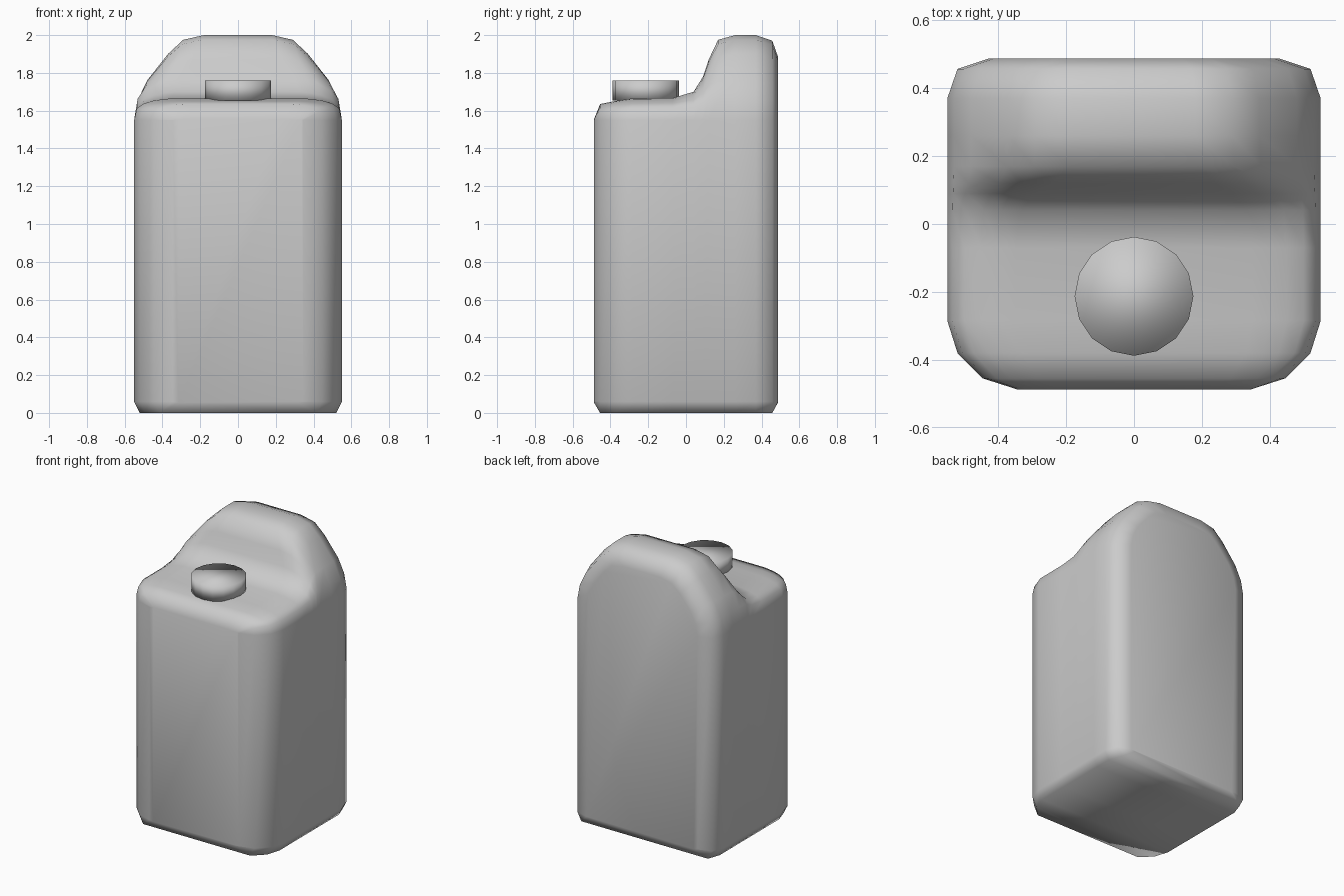
import bpy, bmesh
from math import radians

if "Cube" in bpy.data.objects:
    bpy.data.objects.remove(bpy.data.objects["Cube"])

# Shoulder curves: (half width, fraction of the height above the straight wall)
LOW = [(0.55, 0), (0.535, 0.55), (0.50, 0.76), (0.45, 0.89), (0.40, 0.96), (0.35, 1)]
ARCH = [(0.55, 0), (0.53, 0.24), (0.48, 0.47), (0.37, 0.78), (0.29, 0.945), (0.18, 1)]
WALL_TOP = 1.55

# Stations front to back: y, half width, top height, blend low->arch, underside height
STATIONS = [
    (-0.487, 0.345, 1.555, 0, 0.055),
    (-0.455, 0.445, 1.635, 0, 0),
    (-0.38, 0.52, 1.65, 0, 0),
    (-0.285, 0.55, 1.665, 0, 0),
    (-0.07, 0.55, 1.667, 0, 0),
    (0.04, 0.55, 1.70, 0.1, 0),
    (0.09, 0.55, 1.78, 0.35, 0),
    (0.12, 0.55, 1.87, 0.65, 0),
    (0.17, 0.55, 1.975, 0.95, 0),
    (0.26, 0.55, 2.0, 1, 0),
    (0.37, 0.55, 2.0, 1, 0),
    (0.457, 0.52, 1.97, 1, 0),
    (0.487, 0.43, 1.885, 1, 0.055),
]


def section(y, w, top, blend, under):
    half = [(w - 0.03, under), (w, 0.06)]
    for (xa, ta), (xb, tb) in zip(LOW, ARCH):
        x = xa + (xb - xa) * blend
        t = ta + (tb - ta) * blend
        half.append((x * w / 0.55, WALL_TOP + (top - WALL_TOP) * t))
    return [(x, y, z) for x, z in half] + [(-x, y, z) for x, z in reversed(half)]


def finish(name, bm, angle):
    bmesh.ops.recalc_face_normals(bm, faces=bm.faces)
    mesh = bpy.data.meshes.new(name)
    bm.to_mesh(mesh)
    bm.free()
    obj = bpy.data.objects.new(name, mesh)
    bpy.context.collection.objects.link(obj)
    bpy.ops.object.select_all(action='DESELECT')
    obj.select_set(True)
    bpy.context.view_layer.objects.active = obj
    bpy.ops.object.shade_smooth_by_angle(angle=radians(angle))
    return obj


# Canister body: sections lofted front to back, closed at both ends
bm = bmesh.new()
rings = [[bm.verts.new(p) for p in section(*s)] for s in STATIONS]
for a, b in zip(rings, rings[1:]):
    n = len(a)
    for i in range(n):
        j = (i + 1) % n
        bm.faces.new((a[i], a[j], b[j], b[i]))
bm.faces.new(rings[0])
bm.faces.new(rings[-1])
finish("canister_body", bm, 80)

# Screw cap
bm = bmesh.new()
bmesh.ops.create_cone(bm, cap_ends=True, segments=16, radius1=0.175, radius2=0.175, depth=0.105)
bmesh.ops.translate(bm, verts=bm.verts, vec=(0, -0.213, 1.7075))
finish("screw_cap", bm, 120)
